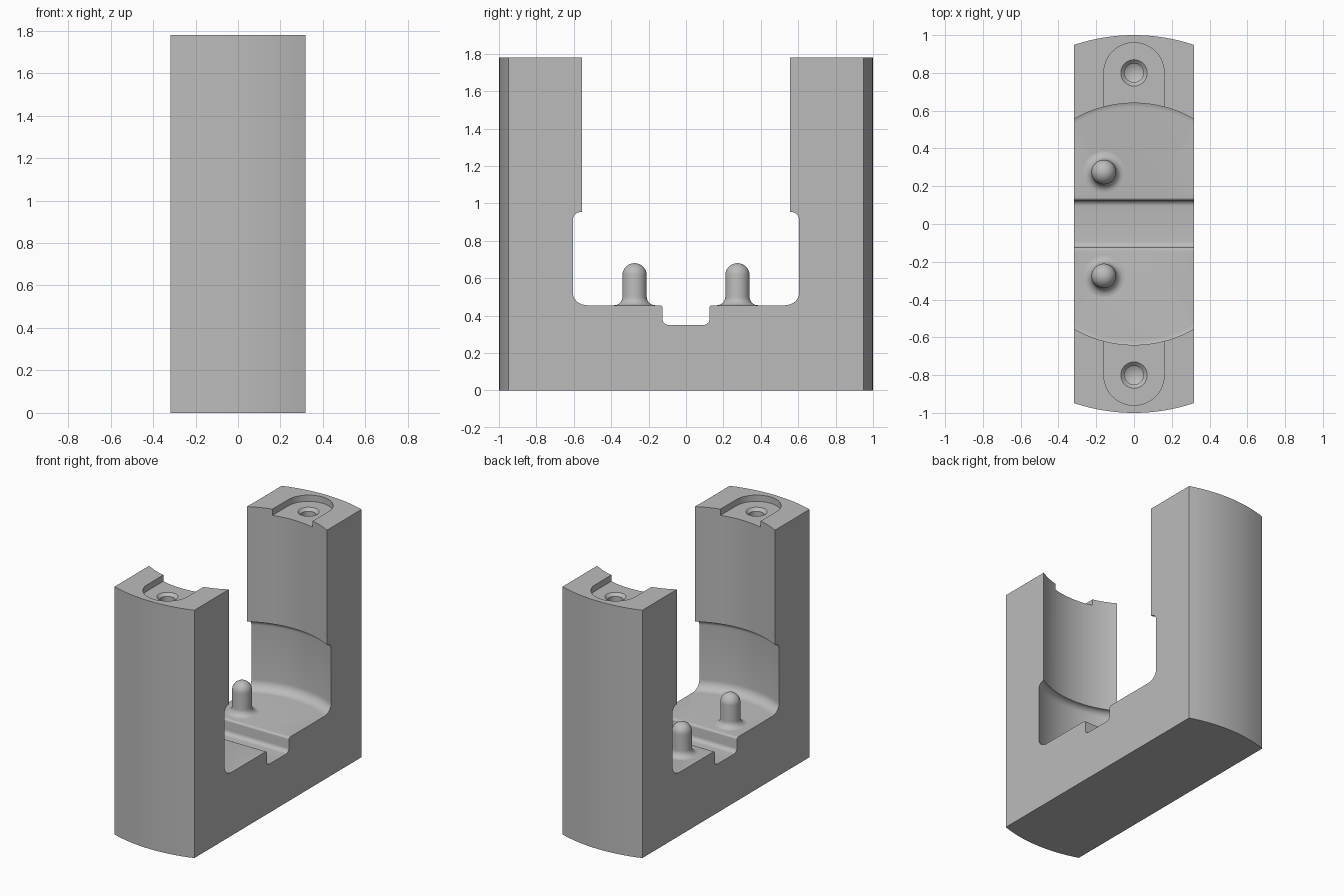
import bpy, bmesh, math
from mathutils import Vector

if "Cube" in bpy.data.objects:
    bpy.data.objects.remove(bpy.data.objects["Cube"])

HALF_W, TOP, FLOOR = 0.317, 1.78, 0.455
SEAT = TOP - 0.045

grey = bpy.data.materials.new("plain grey")
grey.diffuse_color = (0.5, 0.5, 0.5, 1)
grey.use_nodes = True
grey.node_tree.nodes["Principled BSDF"].inputs["Base Color"].default_value = grey.diffuse_color


def arc(cx, cy, r, a0, a1, n=8):
    """Points on an arc, angles in degrees."""
    return [(cx + r * math.cos(math.radians(a0 + (a1 - a0) * i / n)),
             cy + r * math.sin(math.radians(a0 + (a1 - a0) * i / n))) for i in range(n + 1)]


def finish(name, bm):
    bmesh.ops.recalc_face_normals(bm, faces=bm.faces)
    mesh = bpy.data.meshes.new(name)
    bm.to_mesh(mesh)
    bm.free()
    mesh.materials.append(grey)
    ob = bpy.data.objects.new(name, mesh)
    bpy.context.collection.objects.link(ob)
    return ob


def prism(name, points, direction):
    """Extrude a closed 3D outline along a direction."""
    bm = bmesh.new()
    face = bm.faces.new([bm.verts.new(p) for p in points])
    ext = bmesh.ops.extrude_face_region(bm, geom=[face])
    bmesh.ops.translate(bm, vec=Vector(direction),
                        verts=[v for v in ext["geom"] if isinstance(v, bmesh.types.BMVert)])
    return finish(name, bm)


def lathe(name, profile, centre=(0, 0), steps=48):
    """Revolve an (r, z) profile around a vertical axis; both ends lie on the axis."""
    bm = bmesh.new()
    verts = [bm.verts.new((r, 0, z)) for r, z in profile]
    edges = [bm.edges.new(pair) for pair in zip(verts, verts[1:])]
    bmesh.ops.spin(bm, geom=verts + edges, cent=(0, 0, 0), axis=(0, 0, 1),
                   angle=math.tau, steps=steps)
    bmesh.ops.remove_doubles(bm, verts=bm.verts, dist=1e-5)
    bmesh.ops.translate(bm, verts=bm.verts, vec=(centre[0], centre[1], 0))
    return finish(name, bm)


def smooth(ob):
    bpy.ops.object.select_all(action='DESELECT')
    ob.select_set(True)
    bpy.context.view_layer.objects.active = ob
    bpy.ops.object.shade_smooth_by_angle(angle=math.radians(30))


# Body: slice of a unit cylinder with flat sides
a = math.degrees(math.asin(HALF_W))
outline = arc(0, 0, 1, 90 - a, 90 + a, 16) + arc(0, 0, 1, 270 - a, 270 + a, 16)
body = prism("cradle_body", [(x, y, 0) for x, y in outline], (0, 0, TOP))

# Bore with a wider rounded chamber at the bottom
bore = [(0, FLOOR)] + arc(0.616, FLOOR + 0.067, 0.067, -90, 0) \
    + arc(0.64, 0.912, 0.043, 0, 90) + [(0.64, 2), (0, 2)]
cutters = [lathe("bore_cutter", bore, steps=128)]

# Cross channel in the floor with rounded edges
half = arc(0.095, 0.38, 0.03, -90, 0, 6) + arc(0.14, FLOOR - 0.015, 0.015, 180, 90, 5) + [(0.14, 0.52)]
channel = half + [(-y, z) for y, z in reversed(half)]
cutters.append(prism("channel_cutter", [(-0.5, y, z) for y, z in channel], (1, 0, 0)))

for side, s in (("front", -1), ("back", 1)):
    # Round-ended recess in the top of each arm
    slot = [(x, s * y, SEAT) for x, y in [(0.16, 0.4)] + arc(0, 0.8, 0.16, 0, 180, 24) + [(-0.16, 0.4)]]
    cutters.append(prism(side + "_recess_cutter", slot, (0, 0, 0.3)))
    # Countersunk screw hole
    hole = [(0, SEAT - 0.33), (0.05, SEAT - 0.3), (0.05, SEAT - 0.02),
            (0.07, SEAT), (0.07, SEAT + 0.02), (0, SEAT + 0.02)]
    cutters.append(lathe(side + "_hole_cutter", hole, (0, 0.8 * s), 32))
    # Domed locating pin with a flared foot
    pin = [(0, FLOOR - 0.02), (0.11, FLOOR - 0.02)] + arc(0.11, FLOOR + 0.045, 0.045, 270, 180) \
        + arc(0, 0.615, 0.065, 0, 90, 10)
    smooth(lathe(side + "_pin", pin, (-0.16, 0.275 * s), 40))

# Apply the cuts to the body
for cutter in cutters:
    mod = body.modifiers.new(cutter.name, 'BOOLEAN')
    mod.operation, mod.solver, mod.object = 'DIFFERENCE', 'EXACT', cutter
    bpy.context.view_layer.objects.active = body
    bpy.ops.object.modifier_apply(modifier=mod.name)
    bpy.data.objects.remove(cutter)
smooth(body)
